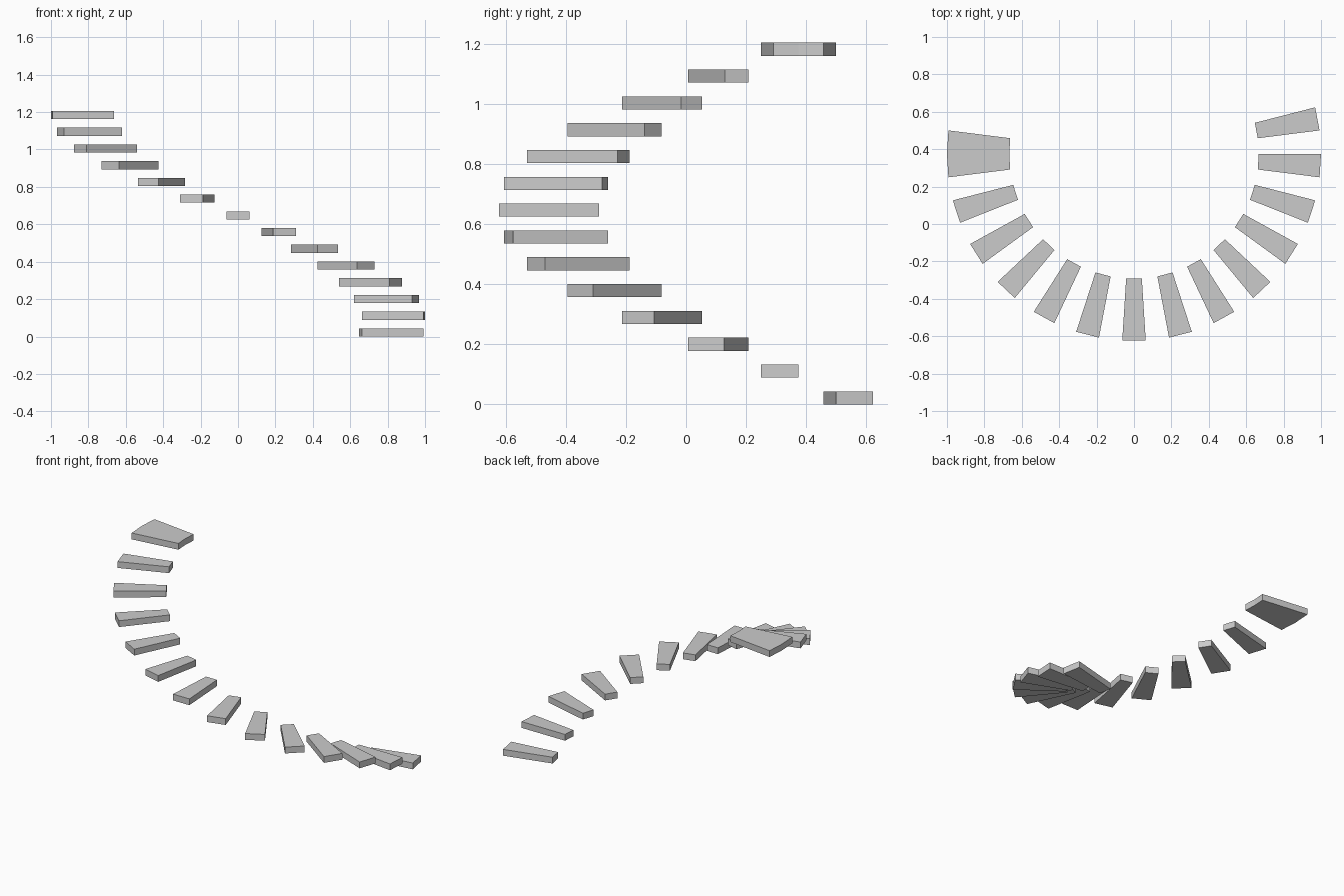
import bpy, bmesh
from math import cos, sin, radians

if "Cube" in bpy.data.objects:
    bpy.data.objects.remove(bpy.data.objects["Cube"])

STEPS = 14
TURN = 14.4            # degrees between steps
RISE = 0.0894
THICK = 0.0437
R_IN, R_OUT = 0.667, 1.0
CENTRE_Y = 0.375


def tread(name, start, segments, z):
    """Wedge-shaped slab sweeping clockwise in half-turn segments."""
    angles = [radians(start - i * TURN / 2) for i in range(segments + 1)]
    outline = [(R_OUT, a) for a in angles] + [(R_IN, a) for a in reversed(angles)]
    bm = bmesh.new()
    face = bm.faces.new([bm.verts.new((r * cos(a), CENTRE_Y + r * sin(a), z))
                         for r, a in outline])
    up = bmesh.ops.extrude_face_region(bm, geom=[face])
    verts = [v for v in up["geom"] if isinstance(v, bmesh.types.BMVert)]
    bmesh.ops.translate(bm, verts=verts, vec=(0, 0, THICK))
    bmesh.ops.recalc_face_normals(bm, faces=bm.faces)
    mesh = bpy.data.meshes.new(name)
    bm.to_mesh(mesh)
    bm.free()
    bpy.context.collection.objects.link(bpy.data.objects.new(name, mesh))


# Narrow treads climbing clockwise, with a double-width landing at the top
for i in range(STEPS):
    last = i == STEPS - 1
    tread("top_landing" if last else f"tread_{i + 1:02d}",
          TURN * (1 - i), 2 if last else 1, i * RISE)
